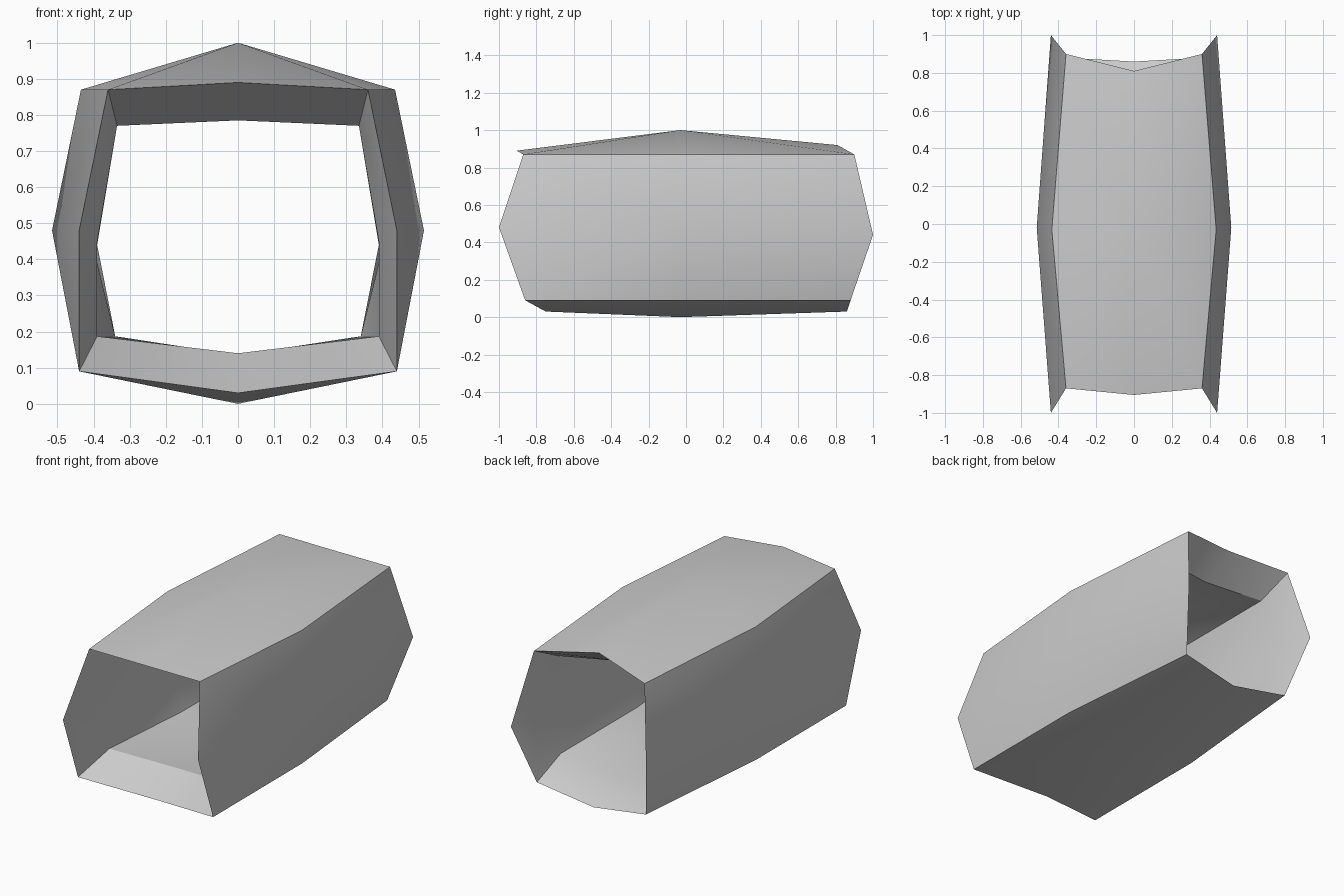
import bpy
import bmesh

cube = bpy.data.objects.get("Cube")
if cube:
    bpy.data.objects.remove(cube, do_unlink=True)

# Half cross-sections: floor middle, lower corner, wall middle, upper corner, ceiling middle.
OUTER_FRONT = [(0, -.75, .03), (.44, -.86, .09), (.44, -1, .48), (.36, -.87, .87), (0, -.905, .89)]
OUTER_MIDDLE = [(0, -.03, 0), (.44, -.03, .09), (.515, -.02, .48), (.435, -.03, .87), (0, -.03, 1)]
OUTER_BACK = [(0, .86, .03), (.355, .88, .09), (.44, 1, .44), (.36, .9, .87), (0, .81, .92)]
INNER_BACK = [(0, .65, .135), (.34, .68, .187), (.39, .82, .44), (.335, .7, .77), (0, .62, .8)]
INNER_MIDDLE = [(0, -.03, .1), (.34, -.03, .187), (.41, -.02, .47), (.335, -.03, .77), (0, -.03, .89)]
INNER_FRONT = [(0, -.55, .14), (.39, -.64, .187), (.39, -.82, .45), (.335, -.67, .77), (0, -.7, .785)]
SECTIONS = [OUTER_FRONT, OUTER_MIDDLE, OUTER_BACK, INNER_BACK, INNER_MIDDLE, INNER_FRONT]
MIDDLES = (OUTER_MIDDLE, INNER_MIDDLE)


def make_material(name, value):
    mat = bpy.data.materials.new(name)
    mat.use_nodes = True
    colour = (value, value, value, 1)
    mat.diffuse_color = colour
    mat.node_tree.nodes["Principled BSDF"].inputs["Base Color"].default_value = colour
    return mat


def bridge(bm, first, second, from_middle):
    """Join two half sections with triangles fanning from each panel's centre."""
    for i in range(len(first) - 1):
        a, b, c, d = first[i], first[i + 1], second[i + 1], second[i]
        if (i % 2 == 0) == from_middle:
            triangles = ((a, b, c), (a, c, d))
        else:
            triangles = ((a, b, d), (b, c, d))
        for triangle in triangles:
            bm.faces.new(triangle)


# Half of the hollow shell: outside, back rim, inside, front rim
bm = bmesh.new()
rings = [[bm.verts.new(point) for point in section] for section in SECTIONS]
for index, section in enumerate(SECTIONS):
    following = rings[(index + 1) % len(rings)]
    bridge(bm, rings[index], following, section in MIDDLES)

# Mirror to the other half and weld the seam
half = bm.verts[:] + bm.edges[:] + bm.faces[:]
bmesh.ops.mirror(bm, geom=half, axis='X', merge_dist=.001)
bmesh.ops.remove_doubles(bm, verts=bm.verts[:], dist=.001)
bmesh.ops.recalc_face_normals(bm, faces=bm.faces[:])

mesh = bpy.data.meshes.new("hollow_sleeve")
bm.to_mesh(mesh)
bm.free()
mesh.materials.append(make_material("light grey", .6))
sleeve = bpy.data.objects.new("hollow_sleeve", mesh)
bpy.context.collection.objects.link(sleeve)

# Smooth bulging panels with sharp corners
bpy.ops.object.select_all(action='DESELECT')
sleeve.select_set(True)
bpy.context.view_layer.objects.active = sleeve
bpy.ops.object.shade_smooth_by_angle()
